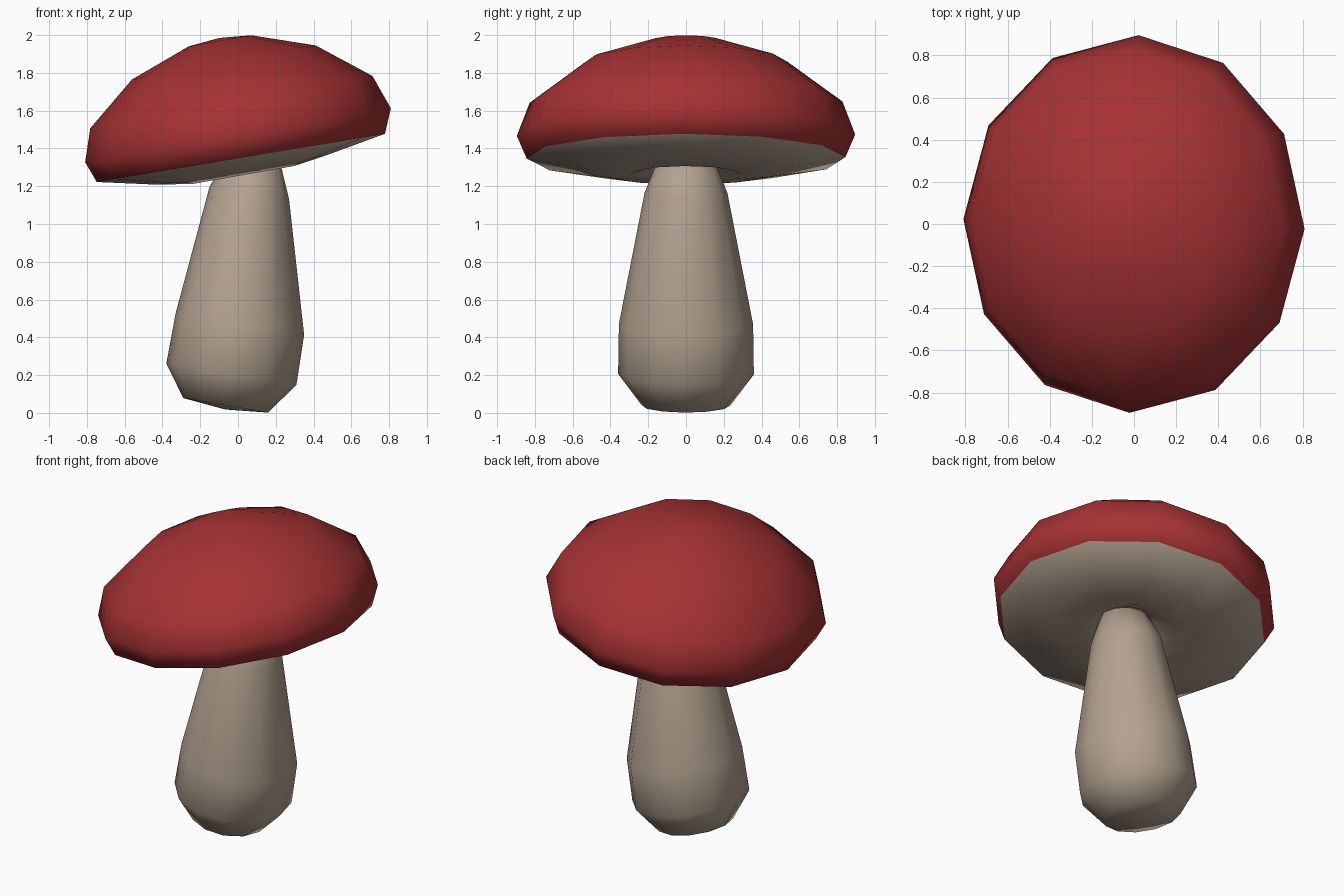
import bpy, bmesh, math

if "Cube" in bpy.data.objects:
    bpy.data.objects.remove(bpy.data.objects["Cube"])

SIDES = 12


def material(name, rgb):
    m = bpy.data.materials.new(name)
    m.diffuse_color = (*rgb, 1)
    m.use_nodes = True
    m.node_tree.nodes["Principled BSDF"].inputs["Base Color"].default_value = m.diffuse_color
    return m


RED = material("cap red", (0.38, 0.032, 0.034))
BEIGE = material("stem beige", (0.45, 0.36, 0.28))


def loft(name, rings, y_ratio, materials, first_pole=None, last_pole=None, second_from=999):
    """Skin tilted oval rings (cx, cz, radius, tilt in degrees); bands from second_from use material 1."""
    bm = bmesh.new()
    loops = []
    for cx, cz, r, tilt in rings:
        a = math.radians(tilt)
        loop = []
        for i in range(SIDES):
            t = math.tau * i / SIDES - math.radians(1.5)
            u, v = r * math.cos(t), r * y_ratio * math.sin(t)
            loop.append(bm.verts.new((cx + u * math.cos(a), v, cz + u * math.sin(a))))
        loops.append(loop)
    for k in range(len(loops) - 1):
        for i in range(SIDES):
            j = (i + 1) % SIDES
            f = bm.faces.new((loops[k][i], loops[k][j], loops[k + 1][j], loops[k + 1][i]))
            f.material_index = 1 if k >= second_from else 0
    for pole, loop in ((first_pole, loops[0]), (last_pole, loops[-1])):
        if pole:
            p = bm.verts.new((pole[0], 0, pole[1]))
            for i in range(SIDES):
                bm.faces.new((loop[i], loop[(i + 1) % SIDES], p))
    bmesh.ops.recalc_face_normals(bm, faces=bm.faces)
    for f in bm.faces:
        f.smooth = True
    me = bpy.data.meshes.new(name)
    bm.to_mesh(me)
    bm.free()
    for m in materials:
        me.materials.append(m)
    ob = bpy.data.objects.new(name, me)
    bpy.context.collection.objects.link(ob)
    return ob


# Tilted cap: red dome from the crown to the rim, then pale underside with a dimple round the stem
loft("cap", [
    (-0.095, 1.970, 0.168, 10),
    (-0.075, 1.855, 0.495, 10.5),
    (-0.035, 1.645, 0.760, 10.5),
    (0.000, 1.470, 0.822, 10),
    (0.015, 1.350, 0.774, 9.5),
    (0.026, 1.286, 0.450, 10),
    (0.031, 1.260, 0.270, 10),
    (0.072, 1.325, 0.150, 2),
], 1.09, [RED, BEIGE], first_pole=(-0.098, 1.985), second_from=4)

# Stem leaning the other way, with a rounded foot; its top ends inside the cap
loft("stem", [
    (-0.065, 0.040, 0.228, -9.7),
    (-0.035, 0.205, 0.349, -9.3),
    (0.010, 0.470, 0.345, -9.5),
    (0.060, 1.165, 0.213, -9),
    (0.072, 1.325, 0.150, 2),
], 1.03, [BEIGE], first_pole=(-0.068, 0.018), last_pole=(0.075, 1.36))
